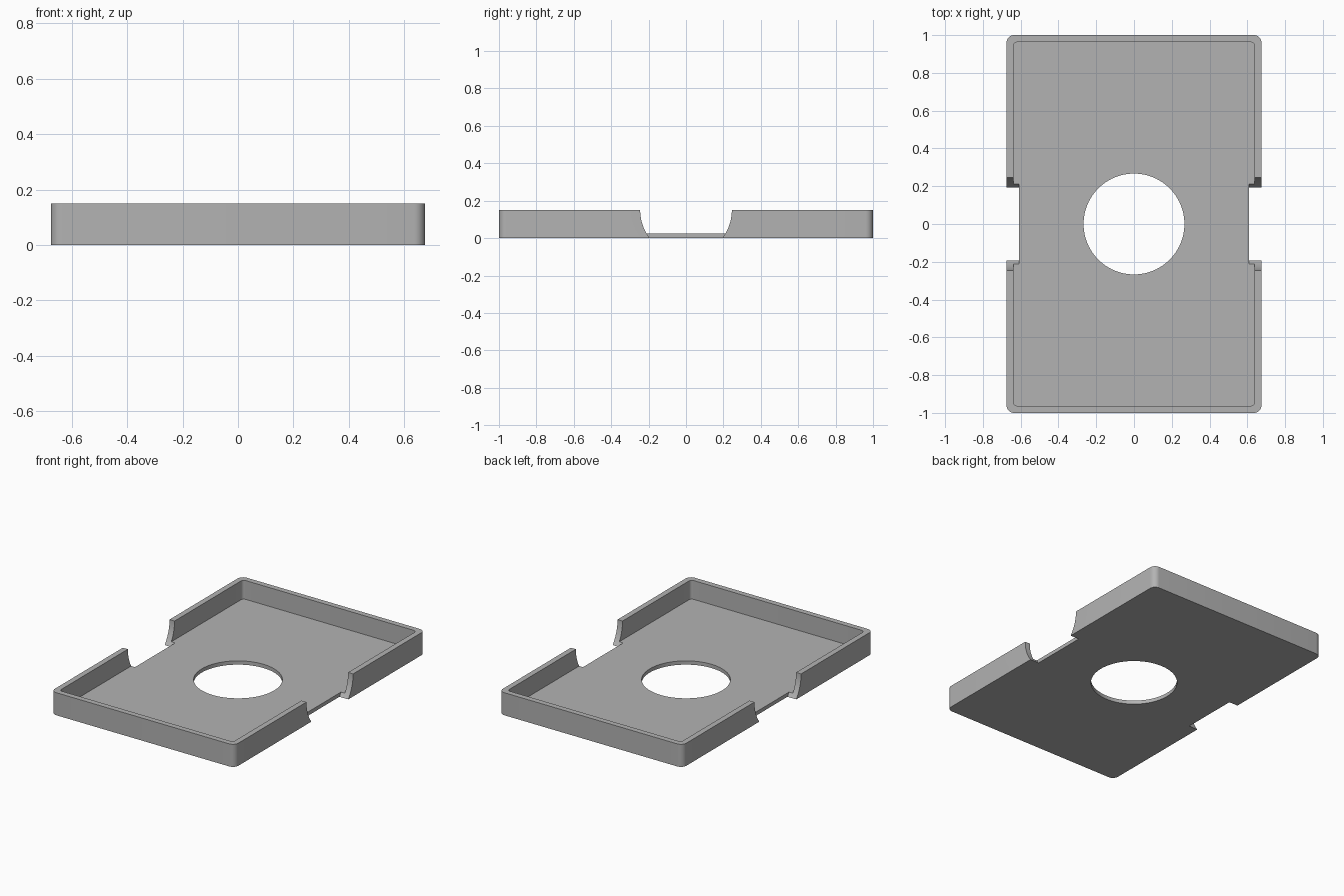
import bpy, bmesh
from math import pi, cos, sin
from mathutils import Matrix

cube = bpy.data.objects.get("Cube")
if cube:
    bpy.data.objects.remove(cube, do_unlink=True)

HALF_X, HALF_Y, HEIGHT = 0.675, 1.0, 0.15
WALL, FLOOR = 0.037, 0.025
HOLE_R, NOTCH_R, NOTCH_X = 0.267, 0.245, 0.61

grey = bpy.data.materials.new("plain grey")
grey.use_nodes = True
color = (0.45, 0.45, 0.45, 1)
grey.diffuse_color = color
grey.node_tree.nodes["Principled BSDF"].inputs["Base Color"].default_value = color


def make_object(name, bm):
    bmesh.ops.recalc_face_normals(bm, faces=bm.faces)
    mesh = bpy.data.meshes.new(name)
    bm.to_mesh(mesh)
    bm.free()
    mesh.materials.append(grey)
    obj = bpy.data.objects.new(name, mesh)
    bpy.context.collection.objects.link(obj)
    return obj


def rounded_slab(name, hx, hy, z0, z1, radius, steps=8):
    """Extrude a rounded rectangle from z0 to z1."""
    bm = bmesh.new()
    verts = []
    for i, (sx, sy) in enumerate([(1, 1), (-1, 1), (-1, -1), (1, -1)]):
        for k in range(steps + 1):
            a = (i + k / steps) * pi / 2
            verts.append(bm.verts.new((sx * (hx - radius) + radius * cos(a),
                                       sy * (hy - radius) + radius * sin(a), z0)))
    base = bm.faces.new(verts)
    top = bmesh.ops.extrude_face_region(bm, geom=[base])["geom"]
    bmesh.ops.translate(bm, vec=(0, 0, z1 - z0),
                        verts=[v for v in top if isinstance(v, bmesh.types.BMVert)])
    return make_object(name, bm)


def cylinder(name, radius, depth, matrix):
    bm = bmesh.new()
    bmesh.ops.create_cone(bm, cap_ends=True, segments=96, radius1=radius,
                          radius2=radius, depth=depth, matrix=matrix)
    return make_object(name, bm)


# Outer block of the tray
tray = rounded_slab("tray", HALF_X, HALF_Y, 0, HEIGHT, 0.04)

# Pocket, round floor opening and the two side finger notches
cutters = [
    rounded_slab("pocket_cutter", HALF_X - WALL, HALF_Y - WALL, FLOOR, HEIGHT + 0.1, 0.02),
    cylinder("floor_hole_cutter", HOLE_R, 0.4, Matrix.Identity(4)),
]
for side, label in ((1, "left"), (-1, "right")):
    place = Matrix.Translation((side * (NOTCH_X + 0.1), 0, HEIGHT)) @ Matrix.Rotation(pi / 2, 4, "Y")
    cutters.append(cylinder(label + "_notch_cutter", NOTCH_R, 0.2, place))

bpy.context.view_layer.objects.active = tray
for cutter in cutters:
    cutter.hide_render = True
    cut = tray.modifiers.new(cutter.name, "BOOLEAN")
    cut.operation = "DIFFERENCE"
    cut.solver = "EXACT"
    cut.object = cutter
    bpy.ops.object.modifier_apply(modifier=cut.name)
    bpy.data.objects.remove(cutter, do_unlink=True)

# Smooth the curved walls, keep the edges crisp
bpy.ops.object.select_all(action="DESELECT")
tray.select_set(True)
bpy.ops.object.shade_smooth_by_angle(angle=pi / 6)
